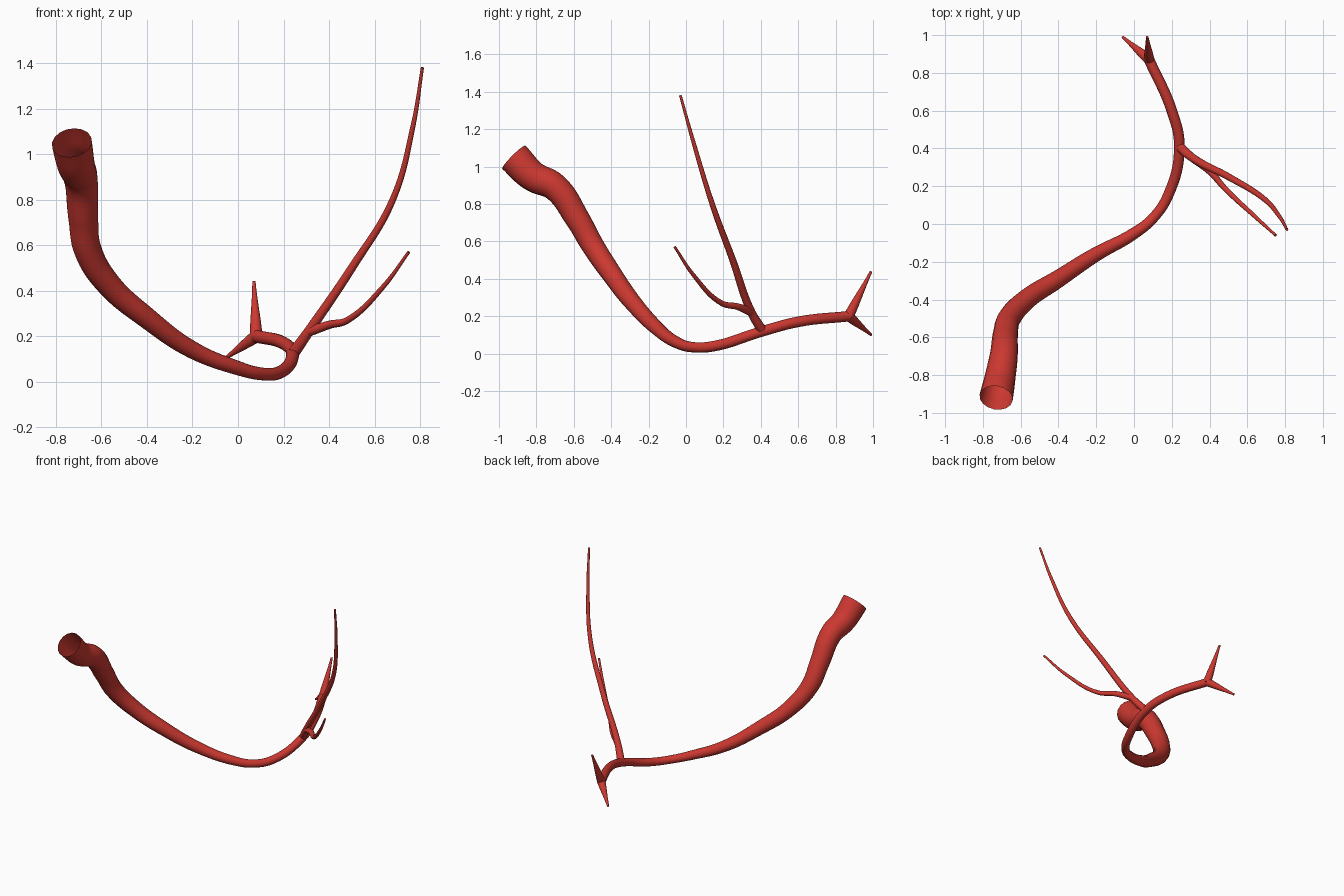
import bpy

default_cube = bpy.data.objects.get("Cube")
if default_cube:
    bpy.data.objects.remove(default_cube, do_unlink=True)

red = bpy.data.materials.new("artery_red")
red.use_nodes = True
red.diffuse_color = (0.6, 0.04, 0.03, 1)
shader = red.node_tree.nodes["Principled BSDF"]
shader.inputs["Base Color"].default_value = red.diffuse_color


def vessel(name, path, radius_rule, capped):
    """Sweep a round tube along a smooth path and turn it into a mesh."""
    curve = bpy.data.curves.new(name, "CURVE")
    curve.dimensions = "3D"
    curve.bevel_depth = 1
    curve.bevel_resolution = 6
    curve.resolution_u = 8
    curve.use_fill_caps = capped
    spline = curve.splines.new("BEZIER")
    spline.radius_interpolation = "CARDINAL"
    spline.use_smooth = True
    spline.bezier_points.add(len(path) - 1)
    for index, (knot, position) in enumerate(zip(spline.bezier_points, path)):
        knot.co = position
        knot.radius = radius_rule(index / (len(path) - 1), position)
        knot.handle_left_type = knot.handle_right_type = "AUTO"
    tube = bpy.data.objects.new(name, curve)
    bpy.context.collection.objects.link(tube)
    bpy.ops.object.select_all(action="DESELECT")
    tube.select_set(True)
    bpy.context.view_layer.objects.active = tube
    bpy.ops.object.convert(target="MESH")
    mesh = bpy.context.object.data
    mesh.materials.clear()
    mesh.materials.append(red)
    bpy.ops.object.shade_smooth_by_angle()


def trunk_radius(fraction, position):
    """Slender behind the middle, widening steadily toward the front mouth."""
    return 0.028 + 0.066 * max(0, -position[1])


def branch(name, path, thickness):
    """Closed branch that tapers evenly to a fine tip."""
    tip = 0.007
    vessel(name, path, lambda f, position: thickness + (tip - thickness) * f, True)


fork = (0.24, 0.41, 0.12)
side_fork = (0.31, 0.35, 0.22)
rear_fork = (0.08, 0.87, 0.2)

# Main trunk from the open mouth to the rear fork
vessel("main_trunk", [
    (-0.73, -0.92, 1.05), (-0.71, -0.82, 0.95), (-0.69, -0.7, 0.89),
    (-0.68, -0.58, 0.72), (-0.66, -0.5, 0.58), (-0.57, -0.4, 0.43),
    (-0.4, -0.29, 0.28), (-0.2, -0.16, 0.14), (0, -0.05, 0.06),
    (0.1, 0.03, 0.035), (0.18, 0.15, 0.04), fork,
    (0.2, 0.6, 0.17), rear_fork], trunk_radius, False)

# Two short twigs at the rear
branch("rear_twig_upper", [rear_fork, (0.07, 0.99, 0.44)], 0.028)
branch("rear_twig_lower", [rear_fork, (-0.06, 0.99, 0.1)], 0.028)

# Long rising branch and the shorter one beside it
branch("long_branch", [
    fork, side_fork, (0.5, 0.25, 0.5), (0.68, 0.14, 0.8),
    (0.77, 0.04, 1.13), (0.81, -0.03, 1.38)], 0.026)
branch("side_branch", [
    side_fork, (0.4, 0.28, 0.25), (0.48, 0.19, 0.27),
    (0.64, 0.04, 0.42), (0.75, -0.06, 0.57)], 0.022)
